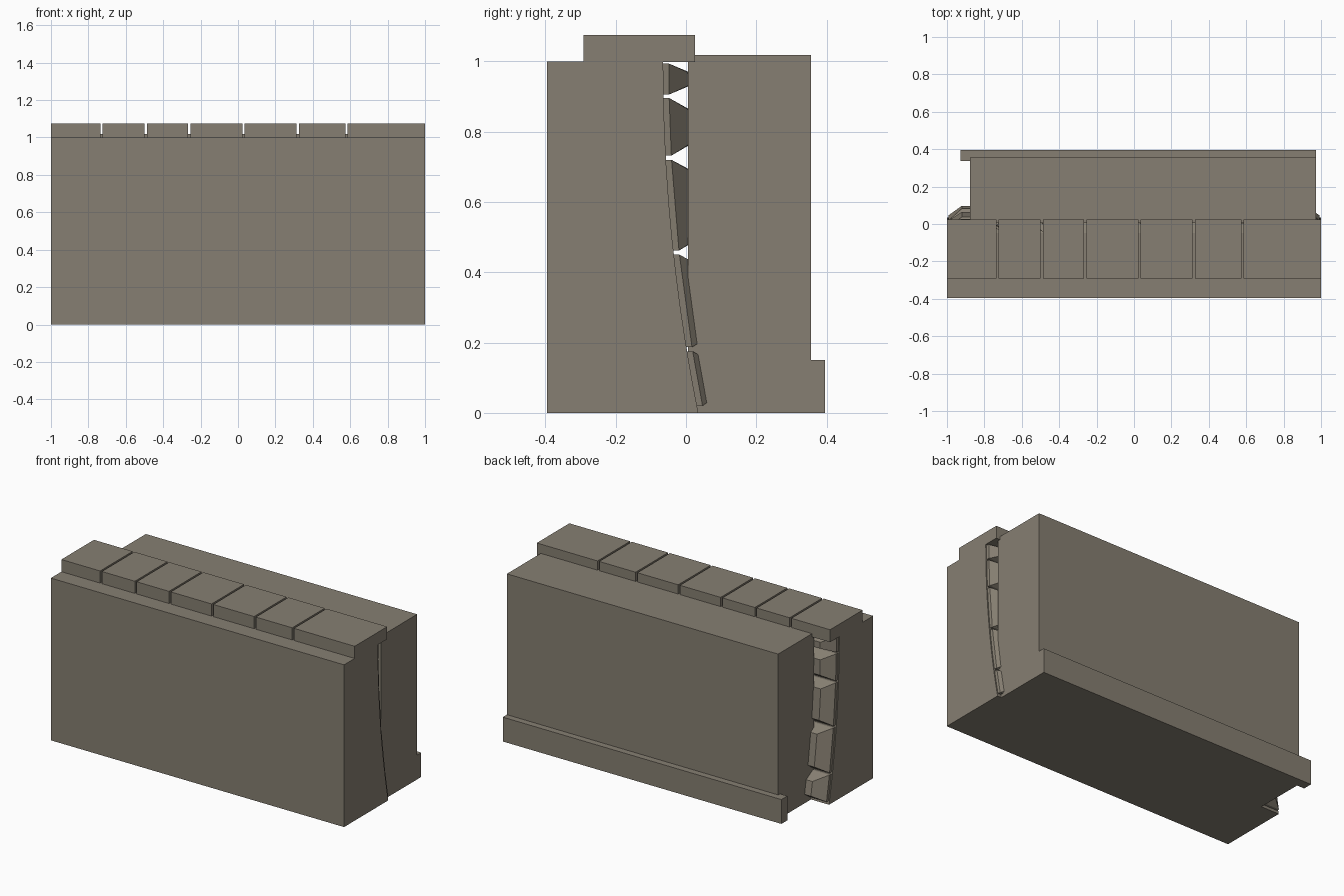
import bpy, bmesh, random

if "Cube" in bpy.data.objects:
    bpy.data.objects.remove(bpy.data.objects["Cube"])

random.seed(4)
stone = bpy.data.materials.new("grey brown stone")
stone.diffuse_color = (0.24, 0.212, 0.168, 1)
stone.use_nodes = True
stone.node_tree.nodes["Principled BSDF"].inputs["Base Color"].default_value = stone.diffuse_color


def back_y(z):
    """Curved rear face of the wall, battered towards the base."""
    return 0.035 - 0.2 * z + 0.1 * z * z


def finish(bm, name):
    bmesh.ops.recalc_face_normals(bm, faces=bm.faces)
    me = bpy.data.meshes.new(name)
    bm.to_mesh(me)
    bm.free()
    me.materials.append(stone)
    ob = bpy.data.objects.new(name, me)
    bpy.context.collection.objects.link(ob)
    return ob


def loft(bm, rings):
    """Skin closed rings of points and cap both ends."""
    vs = [[bm.verts.new(p) for p in r] for r in rings]
    n = len(vs[0])
    for a, b in zip(vs, vs[1:]):
        for i in range(n):
            bm.faces.new((a[i], a[(i + 1) % n], b[(i + 1) % n], b[i]))
    bm.faces.new(vs[0])
    bm.faces.new(vs[-1])


def prism(name, profile, x0, x1):
    """Extrude a (y, z) profile along x."""
    bm = bmesh.new()
    loft(bm, [[(x, y, z) for y, z in profile] for x in (x0, x1)])
    return finish(bm, name)


def rect(y0, y1, z0, z1):
    return [(y0, z0), (y1, z0), (y1, z1), (y0, z1)]


# Front wall with a curved back
curve = [(back_y(i / 10), i / 10) for i in range(11)]
prism("front_wall", [(-0.395, 0)] + curve + [(-0.395, 1)], -1, 1)

# Backing wall and its plinth strip
prism("backing_wall", rect(0.005, 0.355, 0, 1.018), -0.877, 0.973)
prism("backing_plinth", rect(0.337, 0.395, 0, 0.15), -0.927, 0.973)

# Row of coping slabs with narrow joints
joints = [-1.006, -0.73, -0.493, -0.26, 0.03, 0.32, 0.58, 1.006]
for i, (a, b) in enumerate(zip(joints, joints[1:])):
    prism(f"coping_slab_{i + 1}", rect(-0.292, 0.025, 0.998, 1.075),
          a + 0.006, b - 0.006)


# Chamfered facing stones set on the curved back of the wall
def facing_stone(bm, x0, x1, z0, z1, depth):
    cx = min(0.075, (x1 - x0) * 0.3)
    cz = min(0.035, (z1 - z0) * 0.28)
    rings = []
    for ix, iz, d in ((0, 0, -0.01), (0.004, 0, 0.016), (cx, cz, depth)):
        rings.append([(x, back_y(z) + d, z) for x, z in (
            (x0 + ix, z0 + iz), (x1 - ix, z0 + iz),
            (x1 - ix, z1 - iz), (x0 + ix, z1 - iz))])
    loft(bm, rings)


rows = [(0.02, 0.175), (0.187, 0.45), (0.462, 0.72), (0.732, 0.896), (0.906, 0.994)]
for r, (z0, z1) in enumerate(rows):
    bm = bmesh.new()
    n = random.randint(6, 8)
    cuts = [-1.0] + [-1 + 2 * (i + random.uniform(-0.2, 0.2)) / n
                     for i in range(1, n)] + [1.0]
    for a, b in zip(cuts, cuts[1:]):
        facing_stone(bm, a + 0.005, b - 0.005, z0, z1, random.uniform(0.065, 0.08))
    finish(bm, f"facing_stones_row_{r + 1}")
